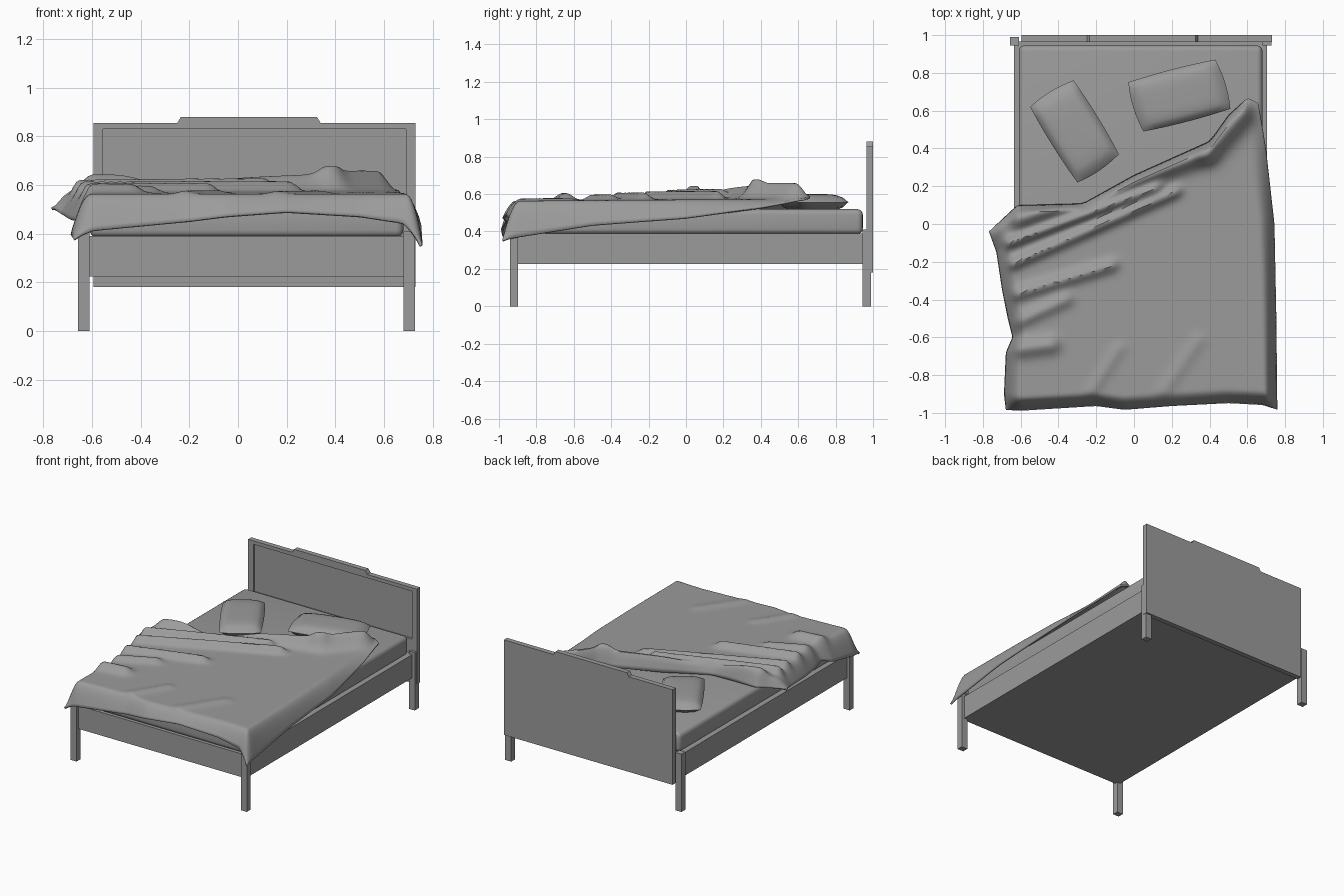
import bpy, bmesh, math
from mathutils import Vector

cube = bpy.data.objects.get("Cube")
if cube:
    bpy.data.objects.remove(cube, do_unlink=True)

grey = bpy.data.materials.new("plain_grey")
grey.use_nodes = True
grey.diffuse_color = (0.33, 0.33, 0.33, 1)
grey.node_tree.nodes["Principled BSDF"].inputs["Base Color"].default_value = grey.diffuse_color


def finish(name, bm, smooth=False):
    bmesh.ops.recalc_face_normals(bm, faces=bm.faces)
    mesh = bpy.data.meshes.new(name)
    bm.to_mesh(mesh)
    bm.free()
    mesh.materials.append(grey)
    obj = bpy.data.objects.new(name, mesh)
    bpy.context.collection.objects.link(obj)
    if smooth:
        bpy.ops.object.select_all(action="DESELECT")
        obj.select_set(True)
        bpy.context.view_layer.objects.active = obj
        bpy.ops.object.shade_smooth_by_angle(angle=math.radians(50))
    return obj


def box(name, x, y, z, radius=0):
    bm = bmesh.new()
    bmesh.ops.create_cube(bm, size=1)
    for v in bm.verts:
        v.co = [(a + b) / 2 + c * (b - a) for (a, b), c in zip((x, y, z), v.co)]
    if radius:
        bmesh.ops.bevel(bm, geom=bm.edges[:], offset=radius, segments=4,
                        profile=0.5, affect="EDGES")
    return finish(name, bm, radius > 0)


def plate(name, outline, y0, y1):
    """Upright board: an x-z outline given thickness along y."""
    bm = bmesh.new()
    face = bm.faces.new([bm.verts.new((x, y0, z)) for x, z in outline])
    out = bmesh.ops.extrude_face_region(bm, geom=[face])["geom"]
    for v in out:
        if isinstance(v, bmesh.types.BMVert):
            v.co.y = y1
    return finish(name, bm)


# Frame, legs and mattress
box("bed_frame", (-0.635, 0.705), (-0.92, 0.965), (0.225, 0.39))
for end, y in (("front", (-0.94, -0.898)), ("back", (0.945, 0.99))):
    box(end + "_right_leg", (-0.657, -0.61), y, (0, 0.41))
    box(end + "_left_leg", (0.68, 0.727), y, (0, 0.41))
box("mattress", (-0.61, 0.68), (-0.91, 0.945), (0.385, 0.52), 0.03)

# Headboard: back sheet, raised border and lower board leave a sunk panel
crest = [(0.73, 0.855), (0.34, 0.855), (0.325, 0.88),
         (-0.235, 0.88), (-0.25, 0.855), (-0.595, 0.855)]
plate("headboard_sheet", [(-0.595, 0.18), (0.73, 0.18)] + crest, 0.98, 1.0)
plate("headboard_border", [(-0.595, 0.18), (-0.555, 0.18), (-0.555, 0.83),
                           (0.69, 0.83), (0.69, 0.18), (0.73, 0.18)] + crest, 0.964, 0.98)
box("headboard_lower_board", (-0.555, 0.69), (0.964, 0.98), (0.18, 0.49))


# Pillows: subdivided cubes pinched at the rim and fitted to four corners
def pillow(name, corners, z, half):
    a, b, c, d = [Vector(p) for p in corners]
    bm = bmesh.new()
    bmesh.ops.create_cube(bm, size=2)
    bmesh.ops.subdivide_edges(bm, edges=bm.edges[:], cuts=13, use_grid_fill=True)
    for v in bm.verts:
        x, y, h = v.co
        rim = math.sqrt(max(0, (1 - x ** 4) * (1 - y ** 4)))
        u = (1 + x * (1 + 0.06 * (1 - y * y))) / 2
        w = (1 + y * (1 + 0.06 * (1 - x * x))) / 2
        p = a.lerp(b, u).lerp(d.lerp(c, u), w)
        v.co = (p.x, p.y, z + half * h * rim)
    bmesh.ops.remove_doubles(bm, verts=bm.verts[:], dist=0.0005)
    finish(name, bm, True)


pillow("right_pillow", [(-0.30, 0.22), (-0.08, 0.37), (-0.32, 0.76), (-0.55, 0.62)], 0.555, 0.045)
pillow("left_pillow", [(0.05, 0.49), (0.51, 0.61), (0.43, 0.87), (-0.03, 0.75)], 0.555, 0.045)

# Duvet hem: four edge curves as x, y, height
front = [(-0.68, -0.985, 0.38), (-0.60, -0.99, 0.41), (-0.2, -0.965, 0.45), (-0.05, -0.985, 0.47),
         (0.2, -0.965, 0.49), (0.5, -0.95, 0.47), (0.68, -0.96, 0.44), (0.76, -0.985, 0.35)]
back = [(-0.77, -0.04, 0.51), (-0.62, 0.10, 0.53), (-0.27, 0.11, 0.53), (0, 0.26, 0.53),
        (0.40, 0.44, 0.54), (0.50, 0.58, 0.56), (0.60, 0.67, 0.59), (0.66, 0.64, 0.58)]
left = [front[-1], (0.755, -0.5, 0.43), (0.745, 0, 0.47), (0.70, 0.4, 0.53), back[-1]]
right = [front[0], (-0.69, -0.90, 0.39), (-0.68, -0.68, 0.43), (-0.645, -0.6, 0.46),
         (-0.67, -0.5, 0.45), (-0.70, -0.35, 0.46), (-0.73, -0.15, 0.48), back[0]]

# Folds: start, end, width, height
folds = [((-0.60, 0.03), (0.36, 0.37), 0.055, 0.070),
         ((-0.66, -0.10), (0.12, 0.19), 0.028, 0.050),
         ((-0.64, -0.21), (0.22, 0.17), 0.030, 0.045),
         ((-0.62, -0.37), (-0.12, -0.22), 0.032, 0.040),
         ((-0.64, -0.53), (-0.36, -0.40), 0.035, 0.030),
         ((-0.60, -0.66), (-0.44, -0.64), 0.045, 0.040),
         ((0.40, 0.40), (0.57, 0.59), 0.065, 0.085),
         ((-0.22, -0.88), (-0.08, -0.66), 0.030, 0.014),
         ((0.16, -0.88), (0.34, -0.62), 0.035, 0.012)]


def along(curve, t):
    pts = [Vector(p) for p in curve]
    steps = [(b - a).length for a, b in zip(pts, pts[1:])]
    goal = t * sum(steps)
    for a, b, step in zip(pts, pts[1:], steps):
        if goal <= step:
            return a.lerp(b, goal / step)
        goal -= step
    return pts[-1]


def fold_height(p):
    total = 0
    for a, b, width, height in folds:
        a, b = Vector(a), Vector(b)
        k = max(0, min(1, (p - a).dot(b - a) / (b - a).length_squared))
        total += height * math.exp(-((p - a.lerp(b, k)).length / width) ** 2)
    return min(total, 0.105)


def roll(distance, radius):
    return math.sin(math.pi / 2 * min(1, distance / radius))


def duvet_point(s, t):
    f, b, r, l = along(front, s), along(back, s), along(right, t), along(left, t)
    corners = (Vector(front[0]).lerp(Vector(front[-1]), s)).lerp(
        Vector(back[0]).lerp(Vector(back[-1]), s), t)
    p = f.lerp(b, t) + r.lerp(l, s) - corners
    depth = (b - f).length
    cover = (roll(s * 1.43, 0.09) * roll((1 - s) * 1.43, 0.10)
             * roll(t * depth, 0.075) * roll((1 - t) * depth, 0.045))
    top = 0.563 + 0.012 * t + fold_height(p.xy)
    p.z += (top - p.z) * cover
    return p


# Duvet sheet, with rows packed towards the hems
n = 84
spread = [0.55 * i / n + 0.45 * (1 - math.cos(math.pi * i / n)) / 2 for i in range(n + 1)]
bm = bmesh.new()
rows = [[bm.verts.new(duvet_point(s, t)) for s in spread] for t in spread]
for low, high in zip(rows, rows[1:]):
    for i in range(n):
        bm.faces.new((low[i], low[i + 1], high[i + 1], high[i]))
duvet = finish("duvet", bm, True)
soften = duvet.modifiers.new("soften", "SMOOTH")
soften.iterations = 2
thick = duvet.modifiers.new("thickness", "SOLIDIFY")
thick.thickness = 0.012
thick.offset = -1
